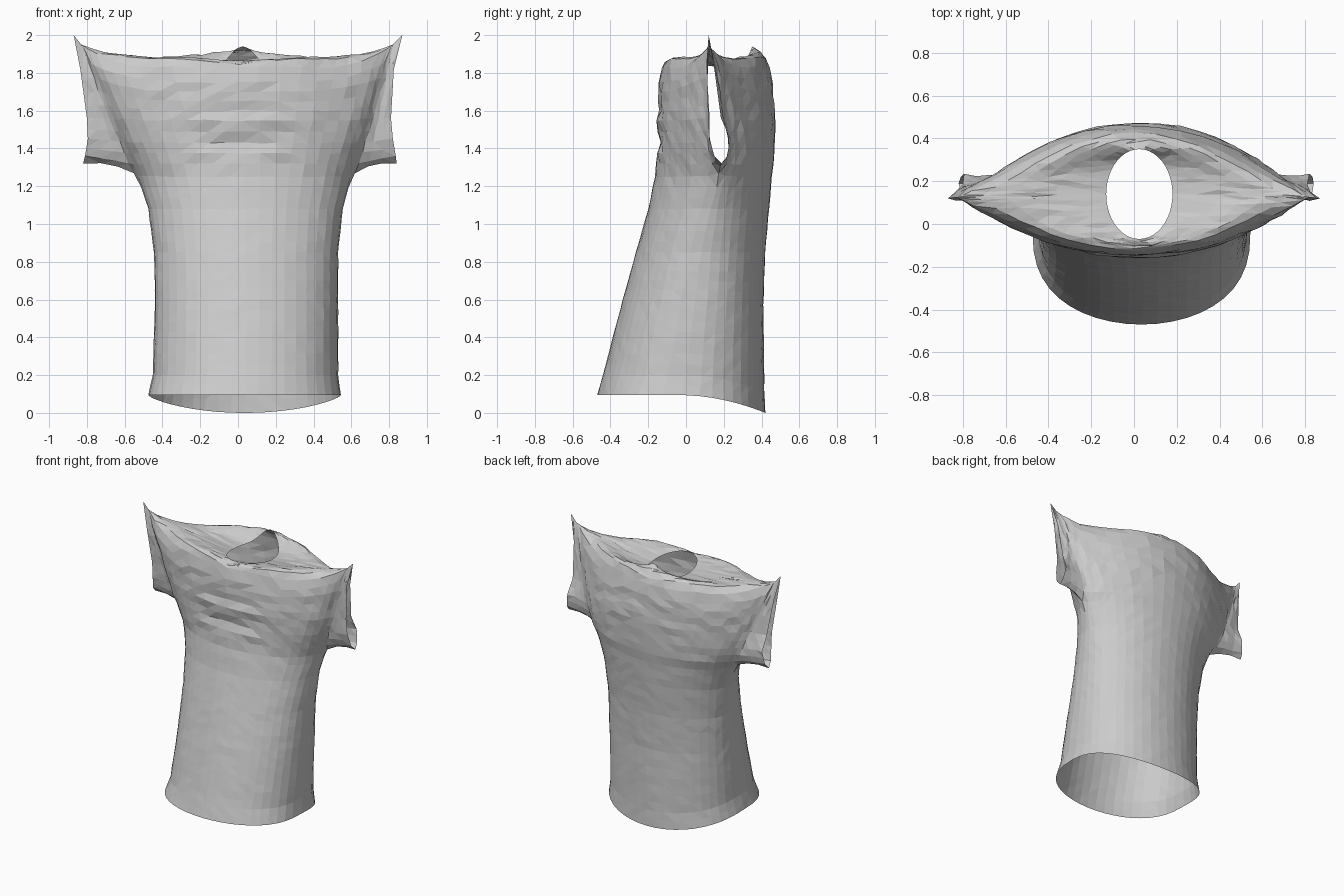
import bpy, bmesh, math, random
from mathutils import Vector

cube = bpy.data.objects.get("Cube")
if cube:
    bpy.data.objects.remove(cube, do_unlink=True)

random.seed(4)
COLUMNS = 22
SLEEVE_COLUMNS = 3
TOP_ROWS = 6

# Torso keys: height, right x, left x, front y, back y, side y,
# half gap of the armhole, roundness of front and back outline
TORSO = [
    (0.095, -0.475, 0.545, -0.47, 0.42, -0.02, 0, 0.75, 0.8),
    (0.20, -0.45, 0.53, -0.44, 0.415, 0, 0, 0.8, 0.85),
    (0.60, -0.44, 0.53, -0.335, 0.41, 0.05, 0, 0.85, 0.9),
    (0.85, -0.445, 0.53, -0.265, 0.42, 0.08, 0, 0.9, 0.95),
    (1.08, -0.475, 0.555, -0.20, 0.44, 0.13, 0, 0.95, 1.1),
    (1.25, -0.53, 0.60, -0.165, 0.455, 0.18, 0, 1.0, 1.3),
    (1.32, -0.56, 0.625, -0.155, 0.465, 0.185, 0.045, 1.0, 1.5),
    (1.43, -0.61, 0.66, -0.145, 0.47, 0.175, 0.055, 1.05, 1.7),
    (1.55, -0.67, 0.71, -0.15, 0.475, 0.16, 0.045, 1.2, 1.9),
    (1.75, -0.79, 0.78, -0.14, 0.46, 0.135, 0.03, 1.7, 2.4),
    (1.83, -0.83, 0.82, -0.125, 0.44, 0.125, 0, 2.1, 2.6),
]
# Cuff keys: torso height, cuff height, right x, left x, y, half gap
CUFF = [
    (1.25, 1.32, -0.82, 0.84, 0.19, 0),
    (1.32, 1.36, -0.81, 0.835, 0.185, 0.035),
    (1.43, 1.45, -0.795, 0.82, 0.18, 0.055),
    (1.55, 1.56, -0.80, 0.81, 0.155, 0.03),
    (1.75, 1.82, -0.835, 0.825, 0.13, 0.02),
    (1.83, 2.0, -0.87, 0.87, 0.12, 0),
]


def ramp(v):
    v = min(1, max(0, v))
    return v * v * (3 - 2 * v)


def sample(keys, z):
    """Blend the two keys around a height."""
    for a, b in zip(keys, keys[1:]):
        if z <= b[0]:
            f = (z - a[0]) / (b[0] - a[0])
            return [p + (q - p) * f for p, q in zip(a, b)]
    return keys[-1]


def torso_point(z, t, side):
    """Point on the front (side -1) or back (side 1) panel."""
    z, right, left, front, back, mid, gap, round_front, round_back = sample(TORSO, z)
    u, s = math.cos(t), max(0, math.sin(t))
    x = (left + right) / 2 + u * (left - right) / 2
    depth, power = (back - mid, round_back) if side > 0 else (mid - front, round_front)
    y = mid + side * (gap + (depth - gap) * s ** power)
    # sagging folds over the chest
    if side < 0:
        fade = ramp((z - 1.2) / 0.2) * ramp((1.72 - z) / 0.2) * ramp(1.3 - 2.8 * abs(x - 0.04))
        y += 0.01 * fade * math.sin((z - 0.9 * x * x - 1.38) * 36)
    # lower back hem and raised shoulder corners
    z -= 0.108 * min(1, max(0, (y + 0.05) / 0.47)) ** 2 * max(0, 1 - z / 0.8)
    z += 0.12 * abs(u) ** 5 * ramp((z - 1.5) / 0.33)
    return Vector((x, y, z))


def sleeve_point(z, left_side, side, f):
    """Point on a sleeve, from the armhole (f 0) to the cuff (f 1)."""
    armhole = torso_point(z, 0 if left_side else math.pi, side)
    _, height, right, left, mid, gap = sample(CUFF, z)
    cuff = Vector((left if left_side else right, mid + side * gap, height))
    return armhole.lerp(cuff, f)


def top_point(t, side, f):
    """Shoulder panel between the upper edge and the neck opening."""
    s = max(0, math.sin(t))
    rim = 1.835 + (0.105 * s ** 6 if side > 0 else 0.03 * s)
    neck = Vector((0.025 + 0.155 * math.cos(t), 0.14 + side * 0.21 * s, rim))
    edge = torso_point(TORSO[-1][0], t, side)
    p = edge.lerp(neck, f)
    p.z = edge.z + (rim - edge.z) * f ** 0.6
    # rounded shoulder roll
    p.z += 0.045 * s * abs(math.sin(2 * t)) * math.sin(math.pi * f ** 0.5)
    return p


def add_sheet(points):
    grid = [[bm.verts.new(p) for p in row] for row in points]
    for low, high in zip(grid, grid[1:]):
        for i in range(len(low) - 1):
            bm.faces.new((low[i], low[i + 1], high[i + 1], high[i]))


# Row heights, with every key kept
heights = [TORSO[0][0]]
for a, b in zip(TORSO, TORSO[1:]):
    steps = max(1, round((b[0] - a[0]) / 0.055))
    heights += [a[0] + (b[0] - a[0]) * (i + 1) / steps for i in range(steps)]
sleeve_heights = [z for z in heights if z > CUFF[0][0] - 0.001]
sleeve_heights[0] = CUFF[0][0]
angles = [math.pi * i / COLUMNS for i in range(COLUMNS + 1)]

bm = bmesh.new()
for side in (-1, 1):
    # body panel
    add_sheet([[torso_point(z, t, side) for t in angles] for z in heights])
    # shoulder panel
    add_sheet([[top_point(t, side, j / TOP_ROWS) for t in angles]
               for j in range(TOP_ROWS + 1)])
    # sleeves
    for left_side in (True, False):
        add_sheet([[sleeve_point(z, left_side, side, i / SLEEVE_COLUMNS)
                    for i in range(SLEEVE_COLUMNS + 1)] for z in sleeve_heights])

# Sew the panels together
bmesh.ops.remove_doubles(bm, verts=bm.verts[:], dist=0.0008)

# Soften the seams between body and sleeves
seams = [v for v in bm.verts if not v.is_boundary
         and abs(v.co.x) > 0.42 and 1.2 < v.co.z < 1.9]
for _ in range(3):
    bmesh.ops.smooth_vert(bm, verts=seams, factor=0.5,
                          use_axis_x=True, use_axis_y=True, use_axis_z=True)

# Slightly crumpled cloth
for v in bm.verts:
    if v.is_boundary or v.co.z > 1.93:
        continue
    amount = 0.0015 + 0.0035 * ramp((v.co.z - 1.2) / 0.4)
    v.co += Vector([random.uniform(-amount, amount) for _ in range(3)])

bmesh.ops.triangulate(bm, faces=bm.faces[:])
bmesh.ops.recalc_face_normals(bm, faces=bm.faces[:])

mesh = bpy.data.meshes.new("shirt")
bm.to_mesh(mesh)
bm.free()
shirt = bpy.data.objects.new("shirt", mesh)
bpy.context.scene.collection.objects.link(shirt)

# Cloth colour
cloth = bpy.data.materials.new("light_grey_cloth")
cloth.use_nodes = True
colour = (0.6, 0.6, 0.6, 1)
cloth.diffuse_color = colour
cloth.node_tree.nodes["Principled BSDF"].inputs["Base Color"].default_value = colour
mesh.materials.append(cloth)
